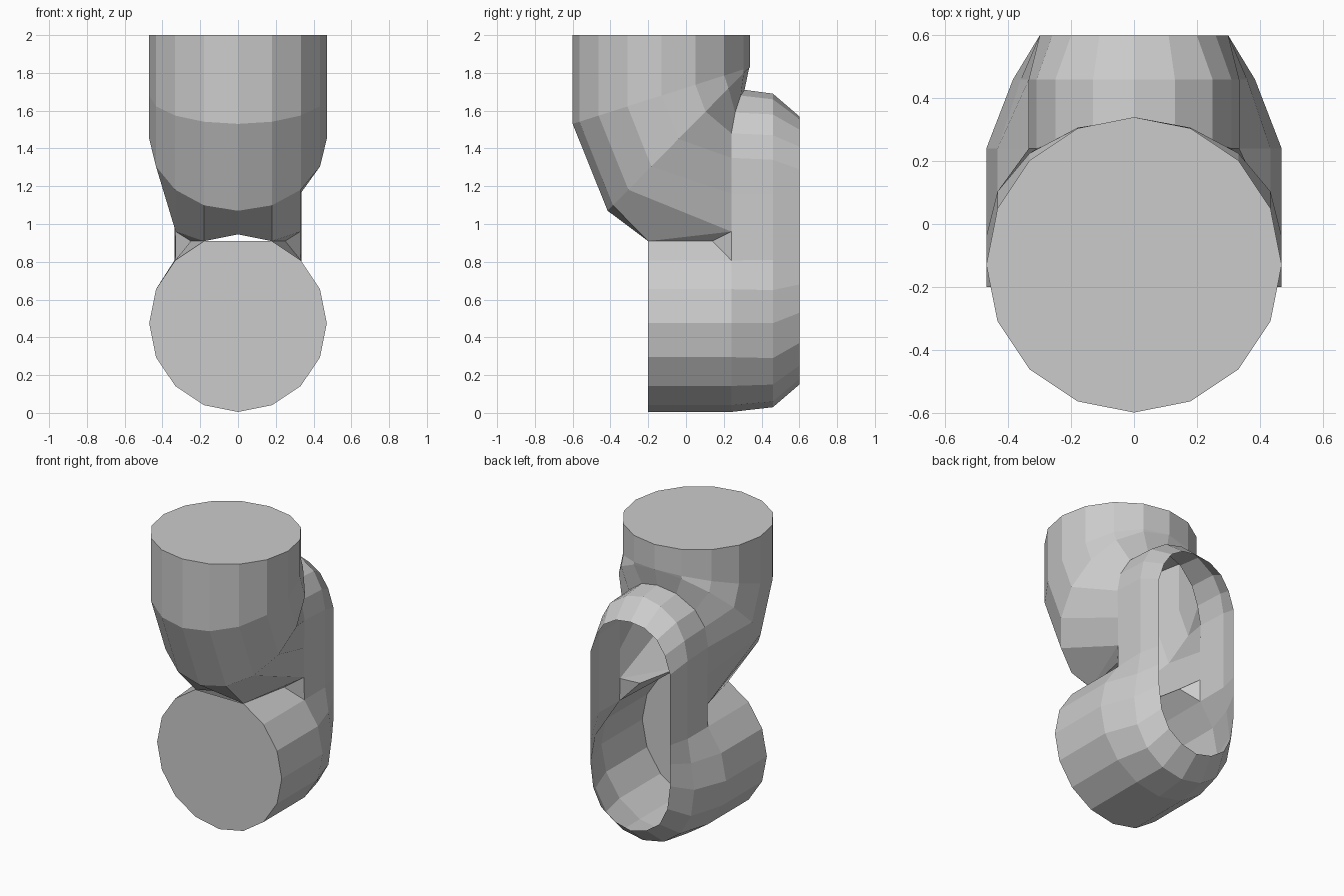
import bpy, bmesh
from math import sin, cos, pi

if "Cube" in bpy.data.objects:
    bpy.data.objects.remove(bpy.data.objects["Cube"])

R = 0.47
CS = [(sin(k * pi / 8), cos(k * pi / 8)) for k in range(9)]

# Half rings of the upright tube, listed front to back on the +x side
top = [(R * s, -0.13 - R * c, 2.0) for s, c in CS]
bend = [(R * s, -0.13 - R * c, 1.68 - 0.15 * c) for s, c in CS]
mitre = [(R * s, -0.04 - 0.375 * c, 1.45 - 0.38 * c) for s, c in CS]
throat = [(0, -0.2, 0.945), (0.18, -0.2, 0.91), (0.33, 0.24, 0.96),
          (0.33, 0.24, 1.16), (0.335, 0.24, 1.35), (0.31, 0.24, 1.48),
          (0.25, 0.26, 1.59), (0.13, 0.29, 1.68), (0, 0.31, 1.71)]

# Half rings of the horizontal tube, listed bottom to top
front = [(R * s, -0.2, 0.475 - R * c) for s, c in CS[:8]]
lower = [(x, 0.24, z) for x, y, z in front[:7]]

# Outline of the rear loop where it curves in toward the open back
mid = [(x, 0.46, z) for x, z in
       [(0, .03), (.155, .06), (.28, .15), (.36, .29), (.385, .475), (.36, .65),
        (.335, .81), (.335, .96), (.335, 1.16), (.335, 1.34), (.31, 1.47),
        (.25, 1.58), (.13, 1.66), (0, 1.69)]]
rim = [(x, 0.6, z) for x, z in
       [(0, .15), (.12, .18), (.22, .25), (.28, .37), (.3, .53), (.3, .68),
        (.3, .81), (.3, .96), (.3, 1.16), (.3, 1.29), (.26, 1.41),
        (.2, 1.5), (.11, 1.555), (0, 1.57)]]

bm = bmesh.new()


def face(points):
    bm.faces.new([bm.verts.new(p) for p in points])


def both(points):
    face(points)
    face([(-x, y, z) for x, y, z in reversed(points)])


def loft(a, b):
    for i in range(min(len(a), len(b)) - 1):
        both([a[i], a[i + 1], b[i + 1], b[i]])


# Upright tube bending into the loop
for a, b in ((top, bend), (bend, mitre), (mitre, throat)):
    loft(a, b)

# Horizontal tube and rear loop
loft(lower, front[:7])
loft(mid, lower + throat[2:])
loft(rim, mid)

# Crotch between the two tubes
crotch = (0.25, 0.14, 0.91)
both([front[7], front[6], lower[6], crotch])
both([crotch, lower[6], throat[2]])
both([front[7], crotch, throat[2]])

# Flat end caps
for ring in (top, front):
    left = [(-x, y, z) for x, y, z in reversed(ring) if x > 0.001]
    face(ring + left)

bmesh.ops.remove_doubles(bm, verts=bm.verts, dist=0.004)
bmesh.ops.recalc_face_normals(bm, faces=bm.faces)
mesh = bpy.data.meshes.new("pipe_bend")
bm.to_mesh(mesh)
bm.free()
obj = bpy.data.objects.new("pipe_bend", mesh)
bpy.context.collection.objects.link(obj)
